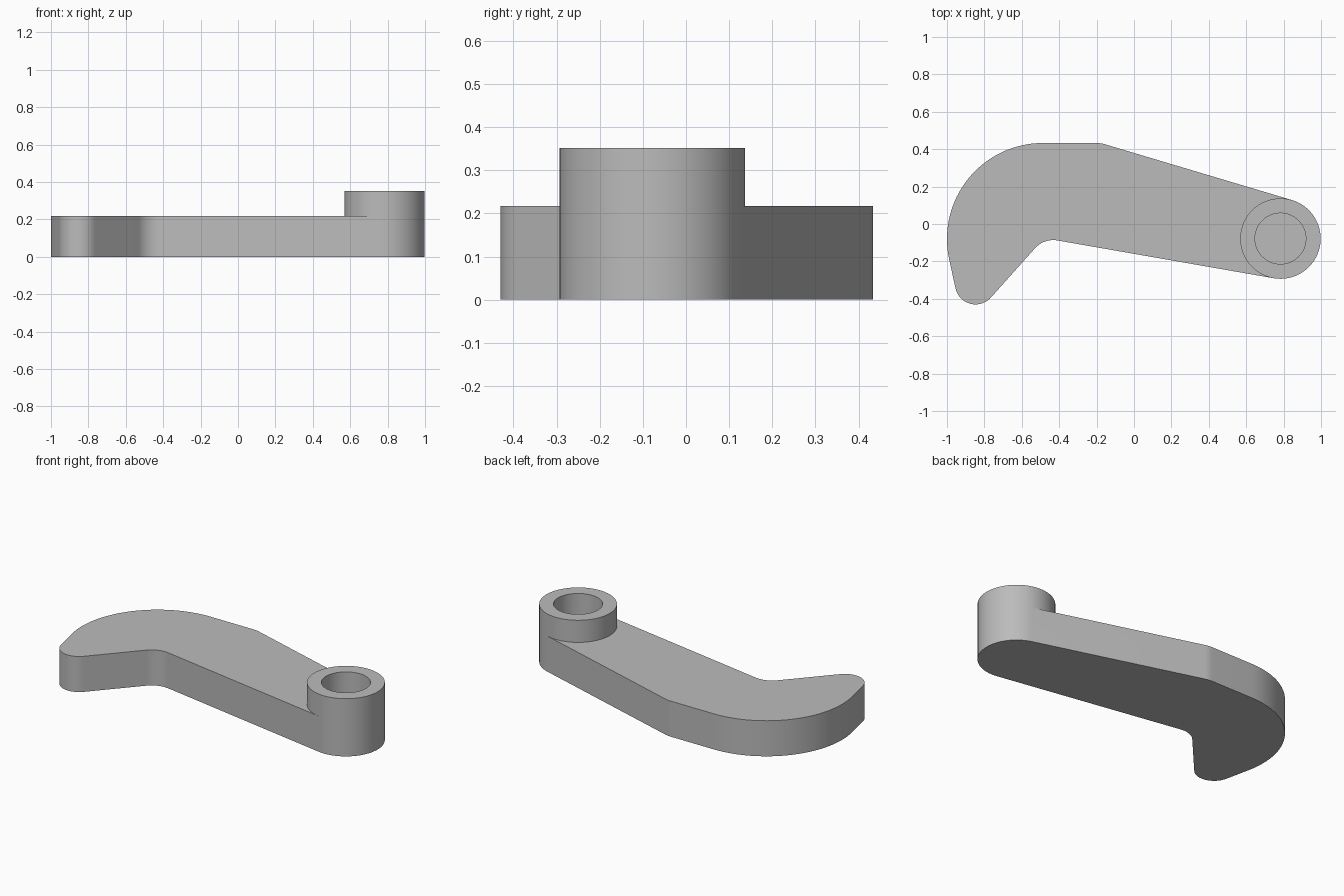
import bpy, bmesh
from math import sin, cos, radians, pi

cube = bpy.data.objects.get("Cube")
if cube:
    bpy.data.objects.remove(cube, do_unlink=True)

PLATE_TOP, BOSS_TOP, BORE_FLOOR = 0.217, 0.352, 0.08
BOSS, BOSS_R, BORE_R = (0.783, -0.078), 0.215, 0.136


def arc(center, r, start, end, steps):
    """Points along an arc, both ends included."""
    angles = [radians(start + (end - start) * i / steps) for i in range(steps + 1)]
    return [(center[0] + r * cos(a), center[1] + r * sin(a)) for a in angles]


# Outline, counterclockwise: rounded boss end, then the curved arm
boss_outer = arc(BOSS, BOSS_R, -99.8, 73.5, 32)
boss_inner = arc(BOSS, BOSS_R, 73.5, 260.2, 34)[1:-1]
arm = (arc((-0.2, 0.283), 0.15, 73.5, 90, 6)
       + arc((-0.487, -0.08), 0.513, 90, 192.3, 32)
       + arc((-0.847, -0.32), 0.11, 192.3, 319.8, 20)
       + arc((-0.432, -0.216), 0.13, 139.8, 80.2, 12))

bm = bmesh.new()


def ring(points, z):
    return [bm.verts.new((x, y, z)) for x, y in points]


def wall(low, high, closed=True):
    n = len(low)
    for i in range(n if closed else n - 1):
        j = (i + 1) % n
        bm.faces.new((low[i], low[j], high[j], high[i]))


# Arm: underside, side wall and top surface around the boss
outline = boss_outer + arm
base = ring(outline, 0)
rim = ring(outline, PLATE_TOP)
foot = ring(boss_inner, PLATE_TOP)
bm.faces.new(base[::-1])
wall(base, rim)
n = len(boss_outer)
bm.faces.new([rim[n - 1]] + rim[n:] + [rim[0]] + foot[::-1])

# Boss: raised collar with a blind bore
collar = rim[:n] + foot
crown = ring(boss_outer + boss_inner, BOSS_TOP)
wall(collar, crown)
scale = BORE_R / BOSS_R
bore = [(BOSS[0] + (x - BOSS[0]) * scale, BOSS[1] + (y - BOSS[1]) * scale)
        for x, y in boss_outer + boss_inner]
lip = ring(bore, BOSS_TOP)
floor = ring(bore, BORE_FLOOR)
wall(crown, lip)
wall(lip, floor)
bm.faces.new(floor)
bmesh.ops.recalc_face_normals(bm, faces=bm.faces[:])

mesh = bpy.data.meshes.new("lever_arm")
bm.to_mesh(mesh)
bm.free()
lever = bpy.data.objects.new("lever_arm", mesh)
bpy.context.collection.objects.link(lever)

# Plain grey
grey = bpy.data.materials.new("plain_grey")
grey.use_nodes = True
colour = (0.5, 0.5, 0.5, 1)
grey.diffuse_color = colour
grey.node_tree.nodes["Principled BSDF"].inputs["Base Color"].default_value = colour
mesh.materials.append(grey)

bpy.ops.object.select_all(action="DESELECT")
lever.select_set(True)
bpy.context.view_layer.objects.active = lever
bpy.ops.object.shade_smooth_by_angle(angle=pi / 6)
